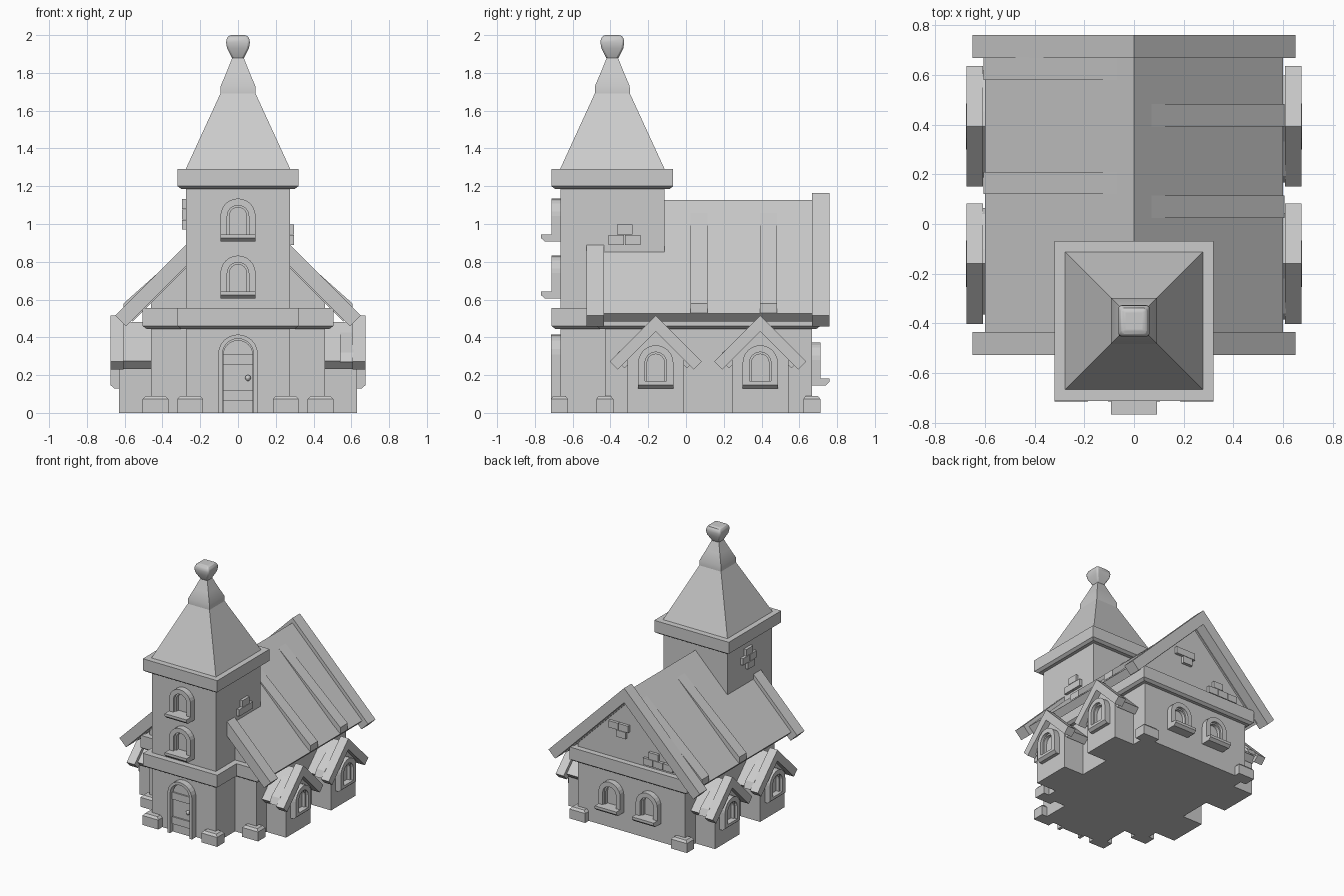
import bpy, bmesh, math
from mathutils import Matrix, Vector

if bpy.data.objects.get("Cube"):
    bpy.data.objects.remove(bpy.data.objects["Cube"], do_unlink=True)

stone = bpy.data.materials.new("plain_grey")
stone.use_nodes = True
GREY = (0.6, 0.6, 0.6, 1)
stone.diffuse_color = GREY
stone.node_tree.nodes["Principled BSDF"].inputs["Base Color"].default_value = GREY

TOWER_Y = -0.39
NAVE_Y = 0.118
ID = Matrix.Identity(4)


def finish(name, bm, m=ID):
    bmesh.ops.recalc_face_normals(bm, faces=bm.faces)
    bm.transform(m)
    me = bpy.data.meshes.new(name)
    bm.to_mesh(me)
    bm.free()
    me.materials.append(stone)
    ob = bpy.data.objects.new(name, me)
    bpy.context.collection.objects.link(ob)
    return ob


def prism(name, pts, a, b, m=ID, along="y"):
    """Extrude a closed profile from a to b along y (profile x,z) or x (profile y,z)."""
    bm = bmesh.new()
    put = (lambda u, v, w: (u, w, v)) if along == "y" else (lambda u, v, w: (w, u, v))
    face = bm.faces.new([bm.verts.new(put(u, v, a)) for u, v in pts])
    ext = bmesh.ops.extrude_face_region(bm, geom=[face])["geom"]
    shift = Vector(put(0, 0, b - a))
    bmesh.ops.translate(bm, vec=shift, verts=[g for g in ext if isinstance(g, bmesh.types.BMVert)])
    return finish(name, bm, m)


def loft(name, rings, x=0, y=0, m=ID):
    """Stack of rectangles given as (half x, half y, z)."""
    bm = bmesh.new()
    loops = [[bm.verts.new((x + sx * hx, y + sy * hy, z))
              for sx, sy in ((-1, -1), (1, -1), (1, 1), (-1, 1))] for hx, hy, z in rings]
    bm.faces.new(loops[0])
    bm.faces.new(loops[-1])
    for lo, hi in zip(loops, loops[1:]):
        for i in range(4):
            j = (i + 1) % 4
            bm.faces.new((lo[i], lo[j], hi[j], hi[i]))
    return finish(name, bm, m)


def box(name, x, y, z, m=ID):
    return loft(name, [((x[1] - x[0]) / 2, (y[1] - y[0]) / 2, h) for h in z],
                sum(x) / 2, sum(y) / 2, m)


def chevron(name, top, w, t, a, b, m=ID):
    """Bent 45 degree roof slab with square-cut ends."""
    d = t * math.sqrt(0.5)
    prism(name, [(0, top), (w, top - w), (w - d, top - w - d), (0, top - 2 * d),
                 (d - w, top - w - d), (-w, top - w)], a, b, m)


def arch(r, z0, z1, n=12):
    """Arch outline from lower right to lower left."""
    arc = [(r * math.cos(math.pi * i / n), z1 - r + r * math.sin(math.pi * i / n)) for i in range(n + 1)]
    return [(r, z0)] + arc + [(-r, z0)]


def arch_ring(name, r, z0, z1, t, a, b, m):
    prism(name, arch(r, z0, z1) + arch(r - t, z0, z1 - t)[::-1], a, b, m)


def window(name, m, sill=0.1):
    """Arched window facing -y with its base at the local origin."""
    arch_ring(name + "_frame", 0.093, 0.02, 0.228, 0.036, -0.046, 0.01, m)
    arch_ring(name + "_inner_frame", 0.058, 0.02, 0.193, 0.012, -0.025, 0.01, m)
    prism(name + "_sill", [(0.01, 0.038), (-sill, 0.038), (-sill, 0.018), (0.02 - sill, 0), (0.01, 0)],
          -0.093, 0.093, m, "x")


def bricks(name, m, rows):
    """Rows of raised bricks facing -y; each entry is an offset along the row."""
    for r, row in enumerate(rows):
        for u in row:
            box(name, (u - 0.041, u + 0.041), (-0.022, 0.01), (r * 0.055, r * 0.055 + 0.052), m)


def band(name, hx, hy, y, z0, z1):
    loft(name, [(hx - 0.02, hy - 0.02, z0 - 0.015), (hx, hy, z0), (hx, hy, z1)], 0, y)


def facing(x, y, z, deg):
    return Matrix.Translation((x, y, z)) @ Matrix.Rotation(math.radians(deg), 4, "Z")


# Nave: gabled body, band, roof and gable boards
prism("nave_walls", [(-0.46, 0), (0.46, 0), (0.46, 0.62), (0, 1.08), (-0.46, 0.62)], -0.43, 0.667)
band("nave_band", 0.505, 0.593, NAVE_Y, 0.46, 0.555)
chevron("nave_roof", 1.127, 0.6, 0.06, -0.44, 0.68)
chevron("front_gable_board", 1.165, 0.65, 0.08, -0.527, -0.435)
chevron("back_gable_board", 1.165, 0.65, 0.08, 0.668, 0.76)
for side, y in ((1, 0.025), (1, 0.393), (-1, 0.12), (-1, 0.58)):
    prism("roof_plank", [(side * u, v) for u, v in ((0.07, 1.057), (0.605, 0.58), (0.605, 0.53), (0.07, 1))],
          y, y + 0.09)

# Tower body, bands and cornice
box("tower_walls", (-0.275, 0.275), (TOWER_Y - 0.275, TOWER_Y + 0.275), (0, 1.25))
band("tower_band", 0.32, 0.322, TOWER_Y, 0.46, 0.555)
band("tower_cornice", 0.32, 0.322, TOWER_Y, 1.2, 1.29)

# Spire, cap and finial
loft("spire", [(h, h, z) for h, z in ((0.277, 1.29), (0.075, 1.73))], 0, TOWER_Y)
cap = loft("spire_cap", [(h, h, z) for h, z in
           ((0.093, 1.69), (0.092, 1.73), (0.06, 1.805), (0.03, 1.88))], 0, TOWER_Y)
finial = loft("finial", [(h, h, z) for h, z in
              ((0.028, 1.87), (0.058, 1.93), (0.063, 1.96), (0.06, 1.985), (0.045, 2.0))], 0, TOWER_Y)
bev = finial.modifiers.new("soft_corners", "BEVEL")
bev.width = 0.012
bev.segments = 2
for ob in (cap, finial):
    bpy.ops.object.select_all(action="DESELECT")
    ob.select_set(True)
    bpy.context.view_layer.objects.active = ob
    bpy.ops.object.shade_smooth_by_angle(angle=math.radians(40))

# Corner stones
corners = [(s * 0.253, -0.67) for s in (-1, 1)]
corners += [(s * 0.437, y) for s in (-1, 1) for y in (-0.43, 0.666)]
for x, y in corners:
    loft("corner_stone", [(0.068, 0.045, 0), (0.068, 0.045, 0.073), (0.052, 0.032, 0.09)], x, y)

# Door with frame, planks, straps and knob
door = facing(0, -0.667, 0, 0)
arch_ring("door_frame", 0.105, 0, 0.415, 0.022, -0.048, 0.01, door)
prism("door_leaf", arch(0.08, 0, 0.385), -0.015, 0.01, door)
for z in (0.065, 0.255):
    box("door_strap", (-0.08, 0.08), (-0.026, 0), (z, z + 0.055), door)
knob = bmesh.new()
bmesh.ops.create_uvsphere(knob, u_segments=10, v_segments=6, radius=0.016)
finish("door_knob", knob, facing(0.053, -0.69, 0.185, 0))

# Tower and back windows
for z in (0.605, 0.907):
    window("tower_window", facing(0, -0.667, z, 0))
for x in (-0.16, 0.16):
    window("back_window", facing(x, 0.667, 0.145, 180), 0.092)

# Loose bricks on the walls
bricks("tower_brick", facing(0.275, -0.325, 0.89, 90), [(-0.043, 0.043), (0,)])
bricks("tower_brick", facing(-0.275, -0.36, 0.97, -90), [(0.02,), (-0.043, 0.043), (0,)])
bricks("back_brick", facing(0.1, 0.667, 0.73, 180), [(0.02,), (-0.043, 0.043)])
bricks("back_brick", facing(-0.24, 0.667, 0.575, 180), [(-0.086, 0, 0.086), (-0.04,)])

# Side bays, two on each side
for deg in (90, -90):
    for y in (-0.16, 0.393):
        bay = facing(0, y, 0, deg)
        prism("bay_walls", [(-0.15, 0), (0.15, 0), (0.15, 0.28), (0, 0.43), (-0.15, 0.28)], -0.63, -0.4, bay)
        chevron("bay_roof", 0.48, 0.205, 0.055, -0.62, -0.42, bay)
        chevron("bay_gable_board", 0.515, 0.243, 0.06, -0.675, -0.607, bay)
        prism("bay_roof_plank", [(-0.06, 0.425), (-0.2, 0.32), (-0.225, 0.27), (-0.06, 0.4)],
              -0.612, -0.54, bay)
        window("bay_window", bay @ facing(0, -0.63, 0.13, 0), 0.046)
